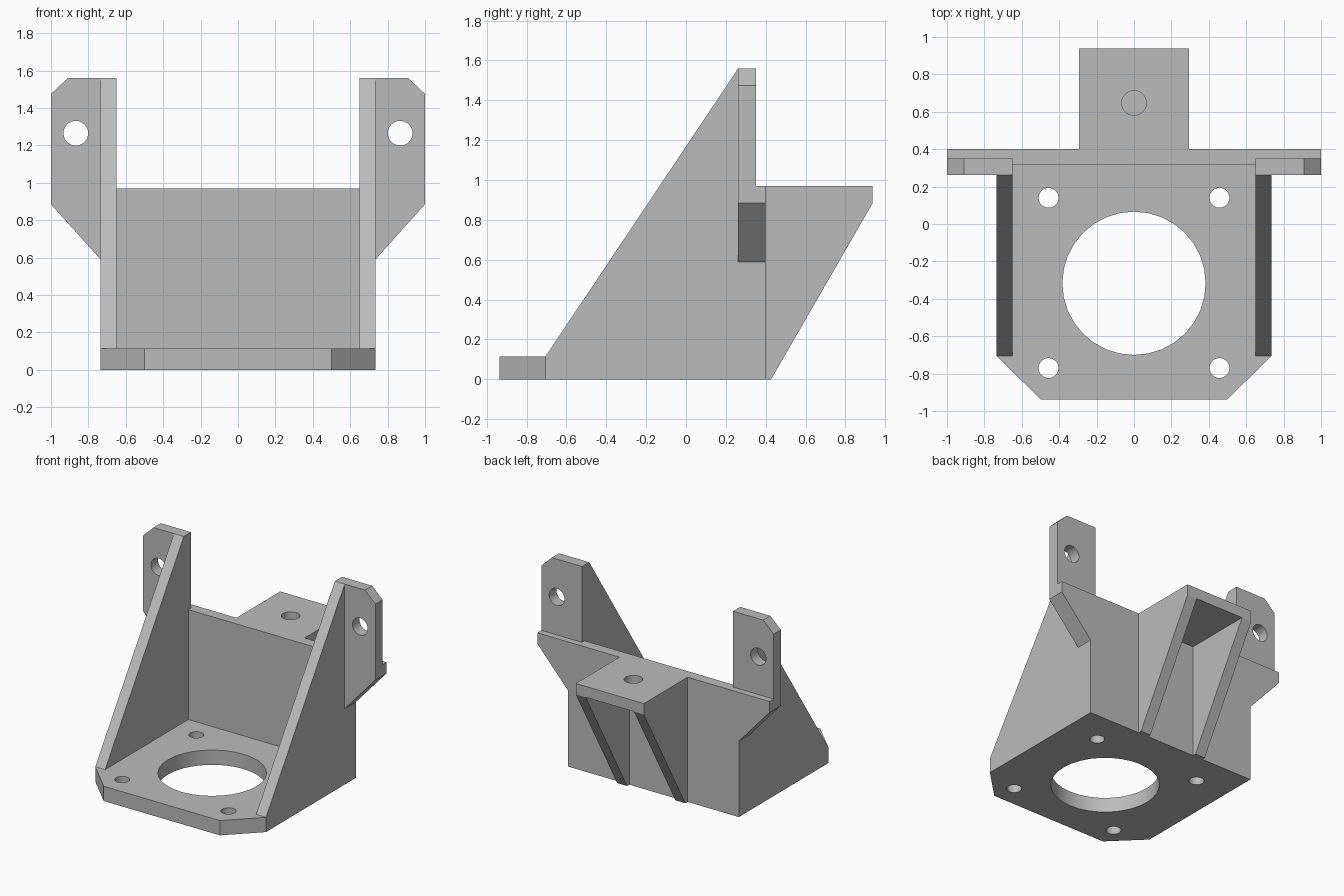
import bpy, bmesh, math
from mathutils import Vector

cube = bpy.data.objects.get("Cube")
if cube:
    bpy.data.objects.remove(cube, do_unlink=True)

grey = bpy.data.materials.new("plain grey")
grey.use_nodes = True
grey.diffuse_color = (0.5, 0.5, 0.5, 1)
grey.node_tree.nodes["Principled BSDF"].inputs["Base Color"].default_value = (0.5, 0.5, 0.5, 1)

# Maps a profile point (a, b) and a depth d to space, by extrusion axis
PLACE = {
    "x": lambda a, b, d: Vector((d, a, b)),
    "y": lambda a, b, d: Vector((a, d, b)),
    "z": lambda a, b, d: Vector((a, b, d)),
}


def prism(name, axis, profile, low, high):
    """Extrude a flat outline along one axis."""
    place = PLACE[axis]
    bm = bmesh.new()
    face = bm.faces.new([bm.verts.new(place(a, b, low)) for a, b in profile])
    made = bmesh.ops.extrude_face_region(bm, geom=[face])["geom"]
    verts = [v for v in made if isinstance(v, bmesh.types.BMVert)]
    bmesh.ops.translate(bm, verts=verts, vec=place(0, 0, high - low))
    bmesh.ops.recalc_face_normals(bm, faces=bm.faces)
    mesh = bpy.data.meshes.new(name)
    bm.to_mesh(mesh)
    bm.free()
    mesh.materials.append(grey)
    obj = bpy.data.objects.new(name, mesh)
    bpy.context.scene.collection.objects.link(obj)
    return obj


def part(name, axis, profile, low, high, holes=(), floor=None, mirror=False):
    """A plate with round holes (a, b, radius); floor makes them blind."""
    obj = prism(name, axis, profile, low, high)
    cutters = []
    for a, b, r in holes:
        turns = [math.tau * i / 32 for i in range(32)]
        circle = [(a + r * math.cos(t), b + r * math.sin(t)) for t in turns]
        start = low - 0.1 if floor is None else floor
        cutter = prism("hole_cutter", axis, circle, start, high + 0.1)
        cutter.hide_render = True
        cutters.append(cutter)
        cut = obj.modifiers.new("hole", "BOOLEAN")
        cut.operation = "DIFFERENCE"
        cut.solver = "EXACT"
        cut.object = cutter
    if mirror:
        obj.modifiers.new("mirror", "MIRROR")
    # Bake the modifiers, then drop the cutters
    bpy.context.view_layer.update()
    graph = bpy.context.evaluated_depsgraph_get()
    baked = bpy.data.meshes.new_from_object(obj.evaluated_get(graph))
    obj.modifiers.clear()
    obj.data = baked
    for cutter in cutters:
        bpy.data.objects.remove(cutter, do_unlink=True)
    bpy.ops.object.select_all(action="DESELECT")
    obj.select_set(True)
    bpy.context.view_layer.objects.active = obj
    bpy.ops.object.shade_smooth_by_angle(angle=math.radians(30))
    return obj


def symmetric(half):
    """Complete a right-hand half outline across the centre line."""
    return half + [(-a, b) for a, b in reversed(half)]


WIDTH, INNER = 0.735, 0.65
WALL_FRONT, WALL_BACK, WALL_TOP = 0.317, 0.4, 0.97
EAR_FRONT, EAR_BACK, TOP = 0.262, 0.35, 1.56
BASE, END, ARM, ARM_LOW = 0.115, 0.937, 0.293, 0.885

# Base plate with clipped front corners, a large bore and four screw holes
screws = [(x, y, 0.053) for x in (-0.457, 0.457) for y in (-0.77, 0.14)]
part("base_plate", "z",
     symmetric([(0.5, -END), (WIDTH, -0.705), (WIDTH, WALL_FRONT)]),
     0, BASE, holes=[(0, -0.317, 0.383)] + screws)

# Rear wall, flaring out to carry the ears
part("rear_wall", "y",
     symmetric([(WIDTH, 0), (WIDTH, 0.59), (1, ARM_LOW), (1, WALL_TOP)]),
     WALL_FRONT, WALL_BACK)

# Sloping side walls
part("side_walls", "x",
     [(-0.705, BASE), (WALL_FRONT, BASE), (WALL_FRONT, WALL_TOP),
      (EAR_BACK, WALL_TOP), (EAR_BACK, TOP), (EAR_FRONT, TOP)],
     INNER, WIDTH, mirror=True)

# Mounting ears with a screw hole each
part("mounting_ears", "y",
     [(WIDTH, 0.59), (1, ARM_LOW), (1, 1.475), (0.91, TOP), (WIDTH, TOP)],
     EAR_FRONT, EAR_BACK, holes=[(0.867, 1.265, 0.066)], mirror=True)

# Rear arm with a blind hole, held by two triangular ribs
part("rear_arm", "z", symmetric([(ARM, WALL_BACK), (ARM, END)]),
     ARM_LOW, WALL_TOP, holes=[(0, 0.647, 0.066)], floor=0.9)
part("arm_ribs", "x",
     [(WALL_BACK, 0), (0.427, 0), (END, ARM_LOW), (WALL_BACK, ARM_LOW)],
     0.208, ARM, mirror=True)
